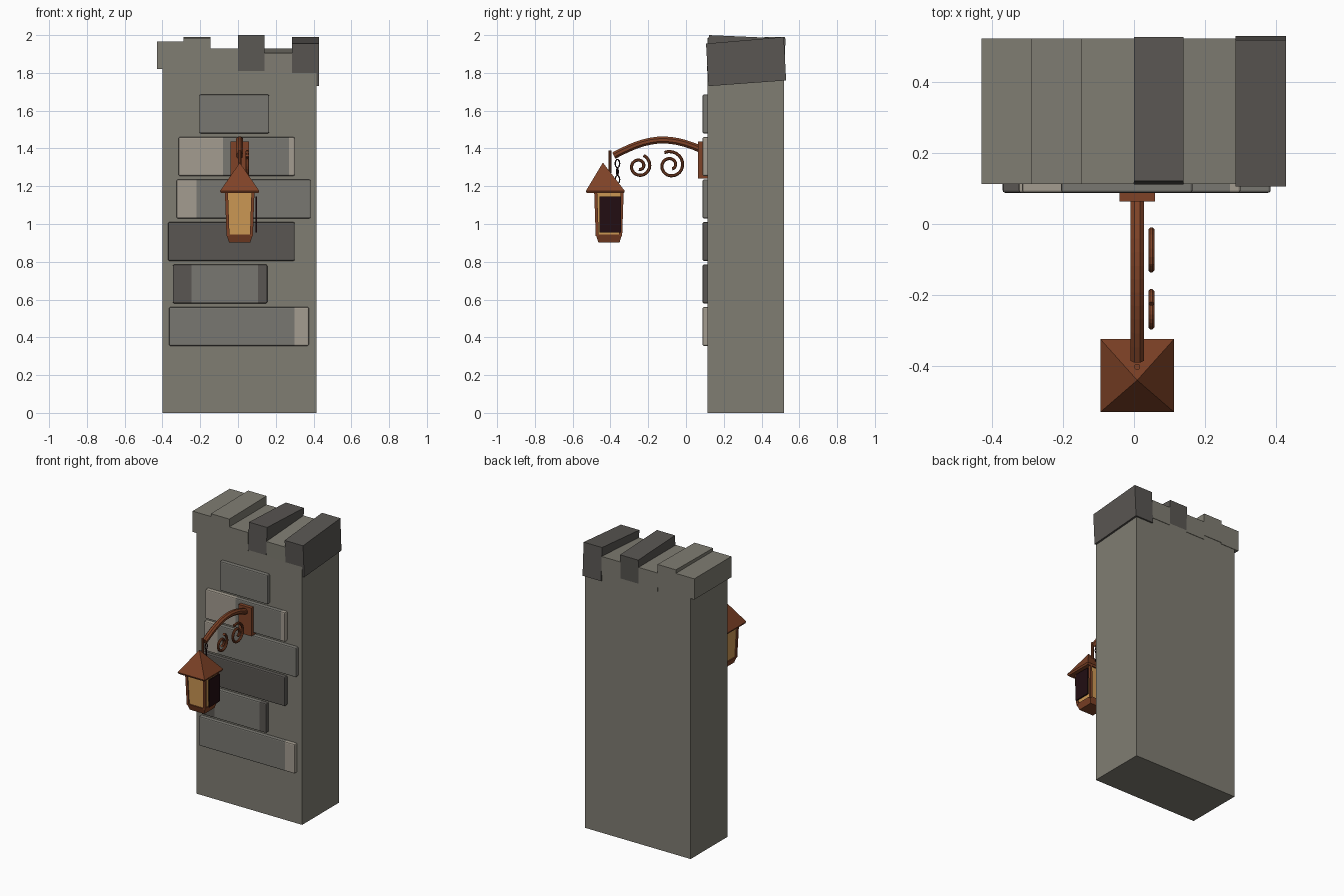
import bpy, bmesh, math
from mathutils import Vector

if "Cube" in bpy.data.objects:
    bpy.data.objects.remove(bpy.data.objects["Cube"])


def mat(name, rgb):
    m = bpy.data.materials.new(name)
    m.diffuse_color = (*rgb, 1)
    m.use_nodes = True
    m.node_tree.nodes["Principled BSDF"].inputs["Base Color"].default_value = m.diffuse_color
    return m


STONE = mat("stone", (0.215, 0.205, 0.17))
GREY = mat("grey_brick", (0.19, 0.185, 0.165))
DARK = mat("dark_stone", (0.10, 0.093, 0.085))
PALE = mat("pale_brick", (0.37, 0.335, 0.28))
RUST = mat("rusty_iron", (0.21, 0.055, 0.02))
AMBER = mat("amber_glass", (0.62, 0.32, 0.09))
BLACK = mat("dark_pane", (0.016, 0.004, 0.006))


def add(name, bm, *mats):
    bmesh.ops.recalc_face_normals(bm, faces=bm.faces)
    me = bpy.data.meshes.new(name)
    bm.to_mesh(me)
    bm.free()
    ob = bpy.data.objects.new(name, me)
    bpy.context.collection.objects.link(ob)
    for m in mats:
        me.materials.append(m)
    return ob


def prism(name, low, high, m):
    """Closed solid between two matching loops of points."""
    bm = bmesh.new()
    a = [bm.verts.new(p) for p in low]
    b = [bm.verts.new(p) for p in high]
    n = len(a)
    bm.faces.new(a)
    bm.faces.new(b)
    for i in range(n):
        bm.faces.new((a[i], a[(i + 1) % n], b[(i + 1) % n], b[i]))
    return add(name, bm, m)


def rect(x0, x1, y0, y1, z):
    return [(x0, y0, z), (x1, y0, z), (x1, y1, z), (x0, y1, z)]


def box(name, x0, x1, y0, y1, z0, z1, m):
    return prism(name, rect(x0, x1, y0, y1, z0), rect(x0, x1, y0, y1, z1), m)


def tube(name, pts, radius, m, cyclic=False, sides=8):
    """Round bar along a path that lies in a plane of constant x."""
    bm = bmesh.new()
    pts = [Vector(p) for p in pts]
    n = len(pts)
    rings = []
    for i, p in enumerate(pts):
        if cyclic:
            t = pts[(i + 1) % n] - pts[i - 1]
        else:
            t = pts[min(i + 1, n - 1)] - pts[max(i - 1, 0)]
        side = Vector((1, 0, 0))
        up = side.cross(t.normalized())
        rings.append([bm.verts.new(p + radius * (math.cos(a) * side + math.sin(a) * up))
                      for a in (math.tau * (k + 0.5) / sides for k in range(sides))])
    for i in range(n if cyclic else n - 1):
        a, b = rings[i], rings[(i + 1) % n]
        for k in range(sides):
            j = (k + 1) % sides
            bm.faces.new((a[k], a[j], b[j], b[k]))
    if not cyclic:
        bm.faces.new(rings[0])
        bm.faces.new(rings[-1])
    return add(name, bm, m)


# Wall body
box("wall", -0.40, 0.415, 0.115, 0.52, 0, 1.85, STONE)

# Battlement blocks, each a side profile (y, z) run along x
blocks = [
    (-0.43, -0.288, [(0.113, 1.82), (0.113, 1.965), (0.523, 1.965), (0.523, 1.82)], STONE),
    (-0.288, -0.146, [(0.113, 1.83), (0.113, 1.985), (0.523, 1.99), (0.523, 1.83)], STONE),
    (-0.146, 0.0, [(0.113, 1.80), (0.113, 1.93), (0.523, 1.93), (0.523, 1.80)], STONE),
    (0.0, 0.14, [(0.111, 1.81), (0.121, 2.0), (0.527, 1.982), (0.519, 1.79)], DARK),
    (0.14, 0.286, [(0.114, 1.80), (0.113, 1.905), (0.523, 1.93), (0.523, 1.80)], STONE),
    (0.286, 0.428, [(0.119, 1.73), (0.106, 1.955), (0.518, 1.99), (0.53, 1.76)], DARK),
]
for i, (x0, x1, prof, m) in enumerate(blocks):
    prism(f"battlement_block_{i + 1}", [(x0, y, z) for y, z in prof],
          [(x1, y, z) for y, z in prof], m)

# Raised bricks: bottom height, left end, then (right end, colour) for each stretch
rows = [
    (1.48, -0.205, [(0.165, 0)]),
    (1.255, -0.315, [(-0.08, 2), (0.27, 0), (0.30, 2)]),
    (1.03, -0.325, [(-0.22, 2), (0.385, 0)]),
    (0.805, -0.37, [(0.30, 1)]),
    (0.58, -0.345, [(-0.245, 1), (0.105, 0), (0.155, 1)]),
    (0.355, -0.365, [(0.30, 0), (0.375, 2)]),
]
for i, (z, x0, parts) in enumerate(rows):
    ob = box(f"brick_row_{i + 1}", x0, parts[-1][0], 0.088, 0.13, z, z + 0.205, GREY)
    ob.data.materials.append(DARK)
    ob.data.materials.append(PALE)
    bm = bmesh.new()
    bm.from_mesh(ob.data)
    outer = [e for e in bm.edges]
    bmesh.ops.bevel(bm, geom=outer, offset=0.007, segments=2, affect='EDGES', profile=0.5)
    for x, _ in parts[:-1]:
        bmesh.ops.bisect_plane(bm, geom=bm.verts[:] + bm.edges[:] + bm.faces[:],
                               plane_co=(x, 0, 0), plane_no=(1, 0, 0))
    for f in bm.faces:
        cx = f.calc_center_median().x
        f.material_index = next((c for x, c in parts if cx < x), parts[-1][1])
    bm.to_mesh(ob.data)
    bm.free()

# Bracket plate and curved arm
CX = 0.009
box("bracket_plate", -0.041, 0.059, 0.064, 0.115, 1.24, 1.437, RUST)
arm = []
ctrl = [Vector(p) for p in ((0.08, 1.395), (-0.10, 1.475), (-0.21, 1.455), (-0.382, 1.362))]
for i in range(13):
    t = i / 12
    y, z = sum((c * math.comb(3, k) * t ** k * (1 - t) ** (3 - k)
                for k, c in enumerate(ctrl)), Vector((0, 0)))
    arm.append((CX, y, z))
tube("bracket_arm", arm, 0.02, RUST)


# Scrolls beside the arm
def scroll(name, cy, cz, r0, r1, start, turns):
    pts = []
    for i in range(33):
        t = i / 32
        a = math.radians(start) - math.tau * turns * t
        r = r0 + (r1 - r0) * t
        pts.append((0.049, cy + r * math.cos(a), cz + r * math.sin(a)))
    tube(name, pts, 0.009, RUST)


scroll("large_scroll", -0.082, 1.31, 0.076, 0.02, 115, 1.5)
scroll("small_scroll", -0.248, 1.306, 0.062, 0.016, 68, 1.45)

# Hanging rod and chain links
tube("hanging_rod", [(CX, -0.402, 1.27), (CX, -0.402, 1.39)], 0.009, RUST)
for i, z in enumerate((1.32, 1.277, 1.235, 1.195)):
    w = 0.012 if i % 2 == 0 else 0.004
    ring = [(CX, -0.363 + w * math.cos(a), z + 0.022 * math.sin(a))
            for a in (math.tau * k / 10 for k in range(10))]
    tube(f"chain_link_{i + 1}", ring, 0.0035, BLACK, cyclic=True, sides=6)

# Lantern roof: low rim and pyramid
CY = -0.427
bm = bmesh.new()
rim = [bm.verts.new(p) for p in rect(-0.09, 0.108, -0.525, -0.329, 1.163)]
eave = [bm.verts.new(p) for p in rect(-0.095, 0.113, -0.53, -0.324, 1.175)]
tip = bm.verts.new((CX, -0.44, 1.325))
bm.faces.new(rim)
for i in range(4):
    j = (i + 1) % 4
    bm.faces.new((rim[i], rim[j], eave[j], eave[i]))
    bm.faces.new((eave[i], eave[j], tip))
add("lantern_roof", bm, RUST)

# Lantern glass, corner posts, base
LY = -0.408
HB, HT, ZB, ZT = 0.062, 0.070, 0.937, 1.166


def square(h, z, cx=CX, cy=LY):
    return rect(cx - h, cx + h, cy - h, cy + h, z)


prism("lantern_glass", square(HB, ZB), square(HT, ZT), AMBER)
for sx in (-1, 1):
    for sy in (-1, 1):
        prism(f"lantern_post_{'left' if sx < 0 else 'right'}_{'front' if sy < 0 else 'back'}",
              square(0.008, ZB, CX + sx * HB, LY + sy * HB),
              square(0.008, ZT, CX + sx * HT, LY + sy * HT), RUST)
prism("lantern_base", square(0.056, 0.902), square(0.070, 0.945), RUST)

# Dark pane standing off the right side
box("dark_side_pane", 0.092, 0.101, -0.458, -0.343, 0.955, 1.145, BLACK)
